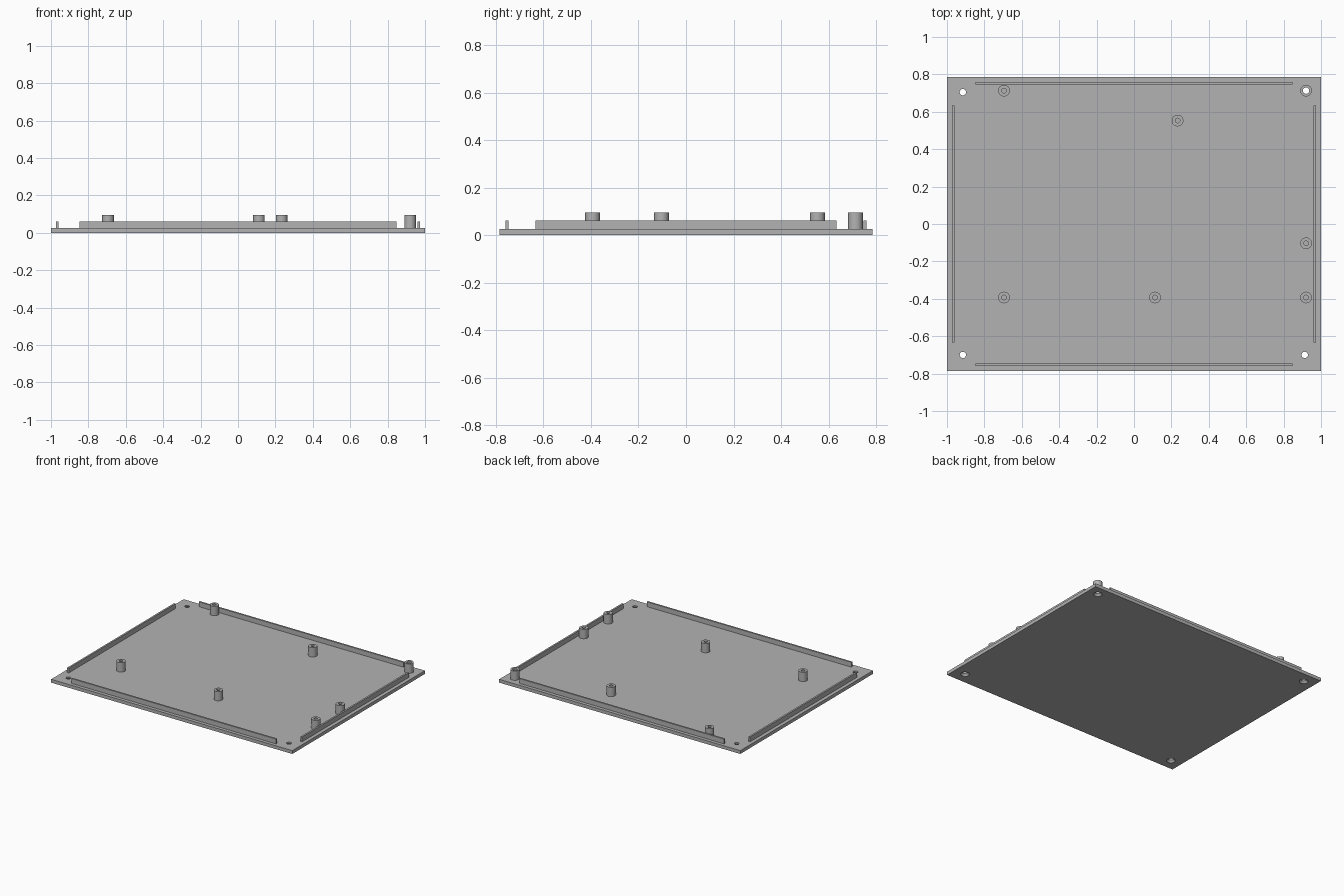
import bpy, math

if "Cube" in bpy.data.objects:
    bpy.data.objects.remove(bpy.data.objects["Cube"])

grey = bpy.data.materials.new("plain grey")
COLOUR = (0.45, 0.45, 0.45, 1)
grey.use_nodes = True
grey.diffuse_color = COLOUR
grey.node_tree.nodes["Principled BSDF"].inputs["Base Color"].default_value = COLOUR

W, D = 1.0, 0.785                           # half width and half depth
PLATE, RAIL, POST = 0.025, 0.061, 0.095     # top heights
SEG = 32


def make(name, verts, faces, loc=(0, 0, 0)):
    mesh = bpy.data.meshes.new(name)
    mesh.from_pydata(verts, [], faces)
    mesh.materials.append(grey)
    ob = bpy.data.objects.new(name, mesh)
    ob.location = loc
    bpy.context.collection.objects.link(ob)
    return ob


def box(name, x0, x1, y0, y1, z0, z1):
    bpy.ops.mesh.primitive_cube_add(size=1, location=((x0 + x1) / 2, (y0 + y1) / 2, (z0 + z1) / 2))
    ob = bpy.context.object
    ob.name = name
    ob.scale = (x1 - x0, y1 - y0, z1 - z0)
    bpy.ops.object.transform_apply(location=False, rotation=False, scale=True)
    ob.data.materials.append(grey)
    return ob


def lathe(name, profile, loc, closed=False):
    """Spin (radius, height) points; cap the ends unless the profile is a loop."""
    n = len(profile)
    verts = [(r * math.cos(a), r * math.sin(a), z)
             for r, z in profile
             for a in (math.tau * i / SEG for i in range(SEG))]
    faces = []
    for j in range(n if closed else n - 1):
        k = (j + 1) % n
        for i in range(SEG):
            m = (i + 1) % SEG
            faces.append((j * SEG + i, j * SEG + m, k * SEG + m, k * SEG + i))
    if not closed:
        faces.append(tuple(reversed(range(SEG))))
        faces.append(tuple(range((n - 1) * SEG, n * SEG)))
    return make(name, verts, faces, loc)


def smooth(ob):
    bpy.ops.object.select_all(action="DESELECT")
    ob.select_set(True)
    bpy.context.view_layer.objects.active = ob
    bpy.ops.object.shade_smooth_by_angle(angle=math.radians(30))


# Base plate with countersunk corner screw holes
plate = box("base_plate", -W, W, -D, D, 0, PLATE)
for x, y in [(-0.915, 0.705), (-0.915, -0.7), (0.913, -0.7), (0.92, 0.713)]:
    cutter = lathe("hole_cutter",
                   [(0.03, -0.01), (0.03, 0), (0.017, 0.015), (0.017, PLATE + 0.01)],
                   (x, y, 0))
    cutter.hide_render = True
    bpy.context.view_layer.update()
    bpy.context.view_layer.objects.active = plate
    mod = plate.modifiers.new("screw_hole", "BOOLEAN")
    mod.operation, mod.solver, mod.object = "DIFFERENCE", "EXACT", cutter
    bpy.ops.object.modifier_apply(modifier=mod.name)
    bpy.data.objects.remove(cutter)
smooth(plate)

# Thin locating rails along the four edges
for side, s in (("left", 1), ("right", -1)):
    a, b = sorted((s * 0.96, s * 0.973))
    box(side + "_rail", a, b, -0.633, 0.633, PLATE, RAIL)
for side, s in (("back", 1), ("front", -1)):
    a, b = sorted((s * 0.747, s * 0.76))
    box(side + "_rail", -0.848, 0.848, a, b, PLATE, RAIL)

# Standoff posts with blind bores
R, BORE = 0.031, 0.0125
for i, (x, y) in enumerate([(-0.695, 0.713), (0.233, 0.553), (0.92, -0.103),
                            (-0.695, -0.393), (0.112, -0.393), (0.92, -0.393)]):
    smooth(lathe(f"standoff_{i + 1}",
                 [(R, PLATE), (R, POST), (BORE, POST), (BORE, PLATE + 0.002)],
                 (x, y, 0)))

# Corner post, bored right through above its screw hole
smooth(lathe("corner_standoff",
             [(R, PLATE), (R, POST), (0.017, POST), (0.017, PLATE)],
             (0.92, 0.713, 0), closed=True))
